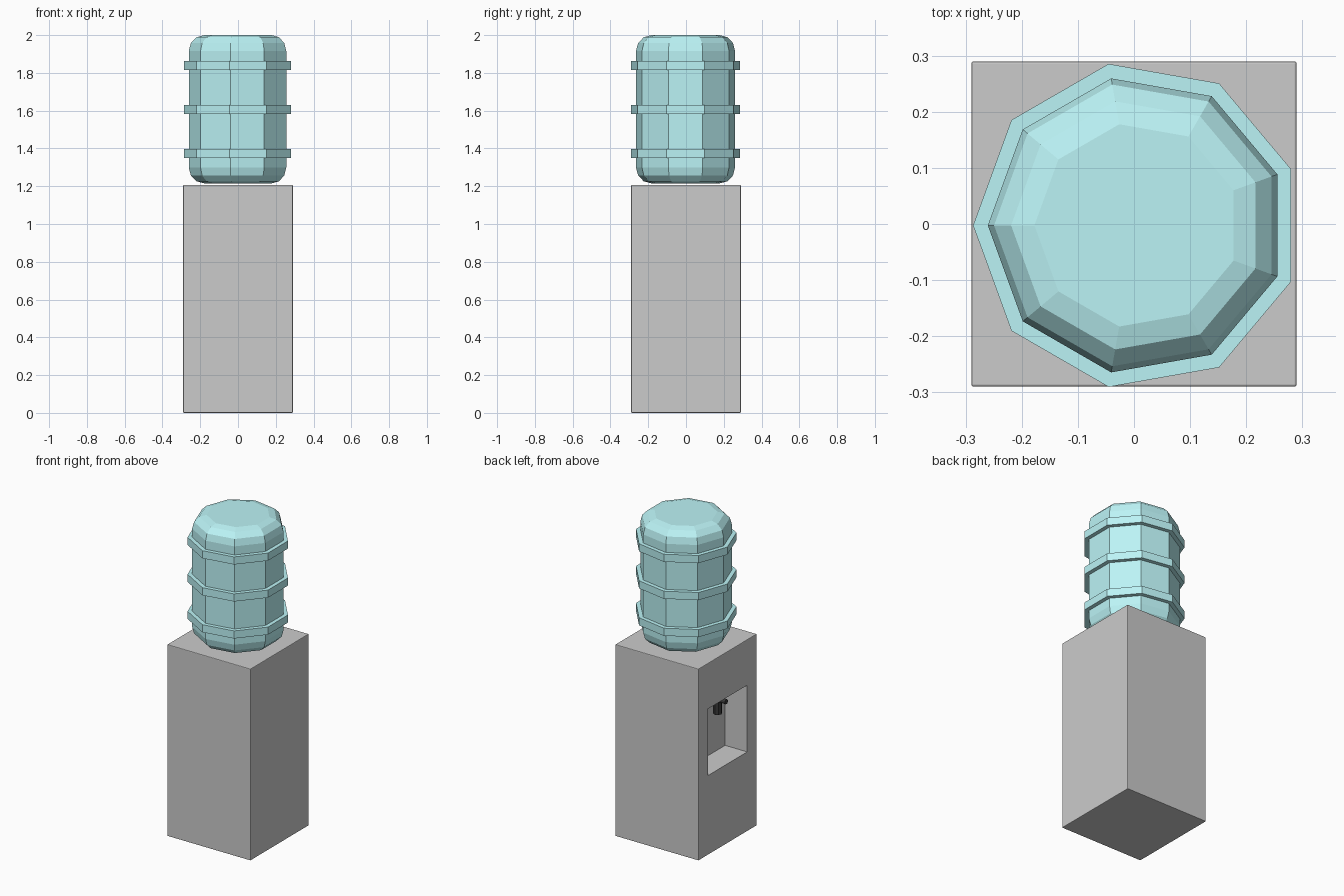
import bpy, bmesh, math
from mathutils import Matrix, Vector

if "Cube" in bpy.data.objects:
    bpy.data.objects.remove(bpy.data.objects["Cube"])


def material(name, color):
    m = bpy.data.materials.new(name)
    m.diffuse_color = (*color, 1)
    m.use_nodes = True
    m.node_tree.nodes["Principled BSDF"].inputs["Base Color"].default_value = m.diffuse_color
    return m


def finish(bm, name, mat=None):
    bmesh.ops.recalc_face_normals(bm, faces=bm.faces)
    me = bpy.data.meshes.new(name)
    bm.to_mesh(me)
    bm.free()
    ob = bpy.data.objects.new(name, me)
    bpy.context.collection.objects.link(ob)
    if mat:
        me.materials.append(mat)
    return ob


def add_cylinder(bm, center, radius, length, axis, sides=12):
    rot = Vector((0, 0, 1)).rotation_difference(Vector(axis)).to_matrix().to_4x4()
    bmesh.ops.create_cone(bm, cap_ends=True, segments=sides, radius1=radius, radius2=radius,
                          depth=length, matrix=Matrix.Translation(center) @ rot)


teal = material("bottle_teal", (0.5, 0.9, 0.92))
black = material("tap_black", (0.04, 0.04, 0.04))

# Cabinet: box with tiny bevel and a dispensing recess in the -x side
W, H = 0.29, 1.207
bm = bmesh.new()
bmesh.ops.create_cube(bm, size=1, matrix=Matrix.Translation((0, 0, H / 2)) @ Matrix.Diagonal((2 * W, 2 * W, H, 1)))
bmesh.ops.bevel(bm, geom=bm.edges[:], offset=0.004, segments=2, profile=0.5, affect='EDGES')
bm.normal_update()
side = max((f for f in bm.faces if f.normal.x < -0.99), key=lambda f: f.calc_area())
bmesh.ops.inset_individual(bm, faces=[side], thickness=0.05)
for v in side.verts:
    v.co.y = math.copysign(0.195, v.co.y)
    v.co.z = 0.92 if v.co.z > H / 2 else 0.50
back = bmesh.ops.extrude_face_region(bm, geom=[side])['geom']
bmesh.ops.translate(bm, vec=(0.154, 0, 0), verts=[g for g in back if isinstance(g, bmesh.types.BMVert)])
if side.is_valid:
    bmesh.ops.delete(bm, geom=[side], context='FACES_ONLY')
finish(bm, "cabinet")

# Tap: horizontal pipe from the recess wall with a hanging spout
bm = bmesh.new()
add_cylinder(bm, (-0.207, 0, 0.888), 0.015, 0.15, (1, 0, 0))
add_cylinder(bm, (-0.22, 0, 0.842), 0.026, 0.085, (0, 0, 1), 8)
finish(bm, "tap", black)

# Bottle: nine-sided lathe with rounded ends and three raised bands
SIDES, R, RB, ROUND = 9, 0.266, 0.2923, 0.083
Z0, Z1 = 1.215, 2.0
arc = [(ROUND * (1 - math.cos(a)), ROUND * (1 - math.sin(a)))
       for a in (math.radians(d) for d in (90, 60, 30, 0))]
profile = [(R - dr, Z0 + dz) for dr, dz in arc]
for zc in (1.373, 1.606, 1.839):
    profile += [(R, zc - 0.024), (RB, zc - 0.024), (RB, zc + 0.024), (R, zc + 0.024)]
profile += [(R - dr, Z1 - dz) for dr, dz in reversed(arc)]

bm = bmesh.new()
rings = []
for r, z in profile:
    rings.append([bm.verts.new((0.0055 + r * math.cos(math.pi + k * math.tau / SIDES),
                                -0.0025 + r * math.sin(math.pi + k * math.tau / SIDES), z))
                  for k in range(SIDES)])
for a, b in zip(rings, rings[1:]):
    for k in range(SIDES):
        n = (k + 1) % SIDES
        bm.faces.new((a[k], a[n], b[n], b[k]))
bm.faces.new(rings[0])
bm.faces.new(rings[-1])
finish(bm, "water_bottle", teal)
